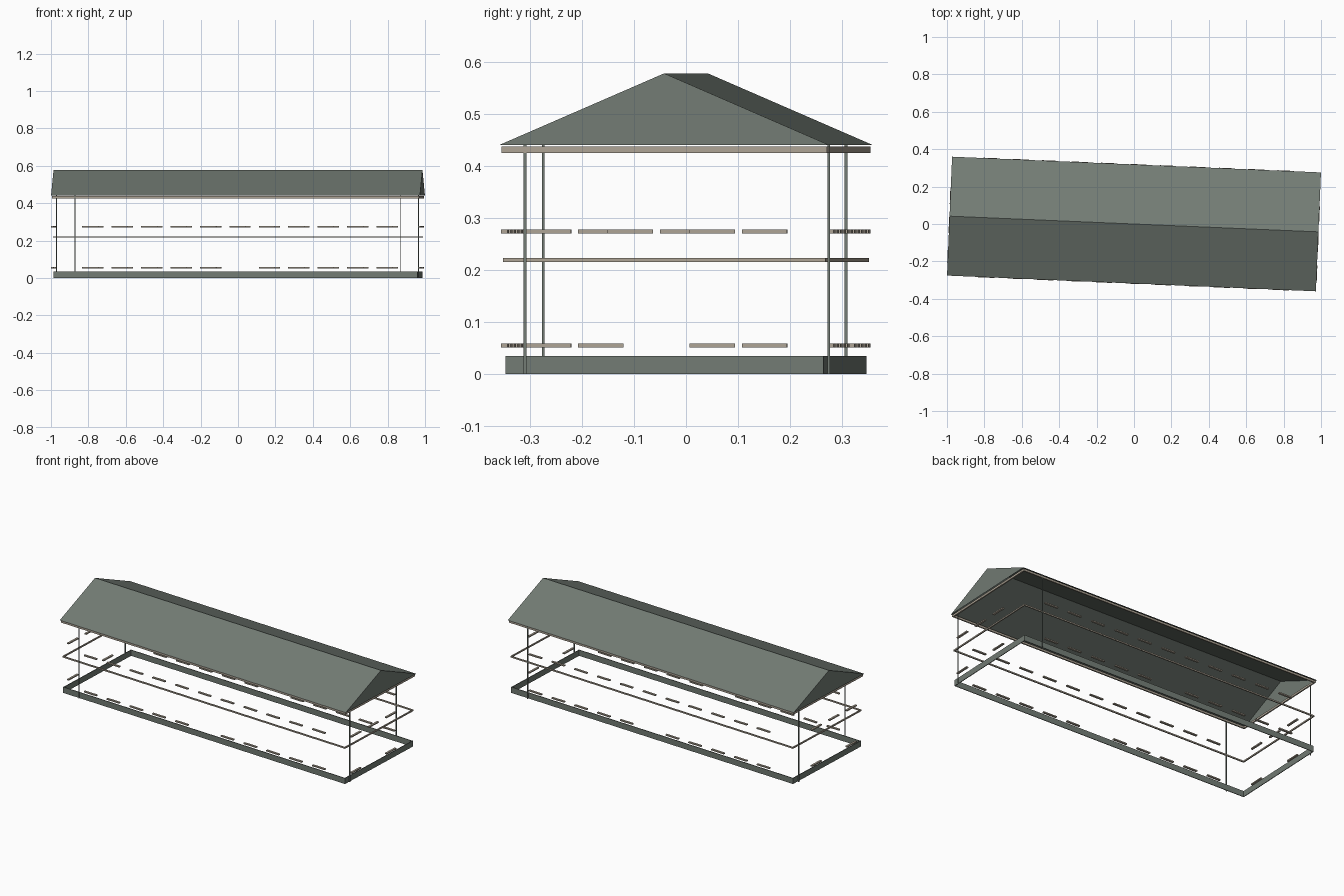
import bpy
from mathutils import Matrix, Vector
from math import radians

cube = bpy.data.objects.get("Cube")
if cube:
    bpy.data.objects.remove(cube, do_unlink=True)

TURN = Matrix.Rotation(radians(-2.44), 4, 'Z')  # whole shelter sits slightly turned


def material(name, rgb):
    m = bpy.data.materials.new(name)
    m.use_nodes = True
    m.diffuse_color = (*rgb, 1)
    m.node_tree.nodes["Principled BSDF"].inputs["Base Color"].default_value = (*rgb, 1)
    return m


slate = material("slate green", (0.17, 0.20, 0.175))
timber = material("pale timber", (0.42, 0.37, 0.30))


def mesh_object(name, verts, faces, mat):
    mesh = bpy.data.meshes.new(name)
    mesh.from_pydata([TURN @ Vector(v) for v in verts], [], faces)
    mesh.materials.append(mat)
    obj = bpy.data.objects.new(name, mesh)
    bpy.context.collection.objects.link(obj)
    return obj


BOX_FACES = [(0, 1, 3, 2), (4, 6, 7, 5), (0, 4, 5, 1),
             (2, 3, 7, 6), (0, 2, 6, 4), (1, 5, 7, 3)]


def boxes(name, items, mat):
    """One object from (centre, size) boxes."""
    verts, faces = [], []
    for c, s in items:
        n = len(verts)
        verts += [(c[0] + i * s[0] / 2, c[1] + j * s[1] / 2, c[2] + k * s[2] / 2)
                  for i in (-1, 1) for j in (-1, 1) for k in (-1, 1)]
        faces += [tuple(n + i for i in f) for f in BOX_FACES]
    return mesh_object(name, verts, faces, mat)


def ring(name, hx, hy, z0, z1, t, mat):
    """Rectangular frame of four butt-jointed boards."""
    z, h = (z0 + z1) / 2, z1 - z0
    items = []
    for s in (-1, 1):
        items.append(((0, s * (hy - t / 2), z), (2 * hx, t, h)))
        items.append(((s * (hx - t / 2), 0, z), (t, 2 * (hy - t), h)))
    return boxes(name, items, mat)


# Horizontal frames
ring("base_plinth", 0.973, 0.306, 0, 0.035, 0.004, slate)
ring("middle_rail", 0.976, 0.31, 0.215, 0.223, 0.007, timber)
ring("eave_frame", 0.982, 0.313, 0.425, 0.437, 0.008, timber)

# Rows of short battens; the lower row leaves the middle bay open on each side
PITCH, LENGTH, THICK, HEIGHT = 0.1575, 0.087, 0.012, 0.007


def batten_row(name, z, skip_middle):
    items = []
    for s in (-1, 1):
        for i in range(-5, 6):
            if not (skip_middle and i == 0):
                items.append(((0.011 + i * PITCH, s * 0.314, z), (LENGTH, THICK, HEIGHT)))
        middle = -0.065 if s > 0 else -0.048
        for i in (-1, 0, 1):
            if not (skip_middle and i == 0):
                items.append(((s * 0.983, middle + i * PITCH, z), (THICK, LENGTH, HEIGHT)))
    boxes(name, items, timber)


batten_row("upper_battens", 0.274, False)
batten_row("lower_battens", 0.055, True)

# Four thin posts, staggered around the perimeter
posts = [(-0.86, -0.311), (0.977, -0.268), (-0.982, 0.266), (0.855, 0.311)]
boxes("posts", [((x, y, 0.22), (0.005, 0.005, 0.44)) for x, y in posts], slate)

# Gabled roof shell, open underneath
RX, RY, EAVE, RIDGE = 0.987, 0.318, 0.44, 0.578
roof = [p for x in (-RX, RX) for p in ((x, -RY, EAVE), (x, 0, RIDGE), (x, RY, EAVE))]
mesh_object("gable_roof", roof, [(0, 3, 4, 1), (1, 4, 5, 2), (0, 1, 2), (3, 5, 4)], slate)
